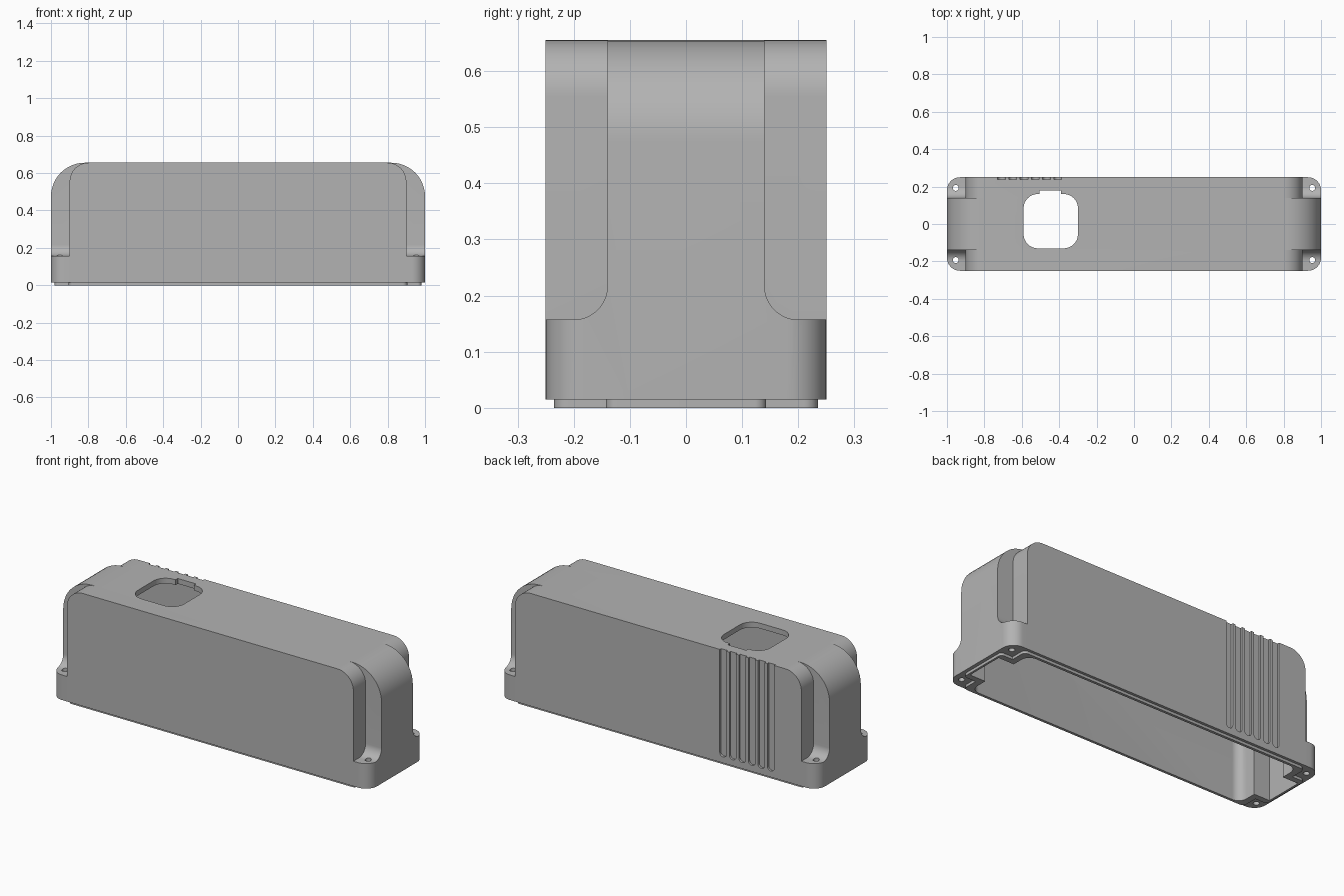
import bpy, bmesh, math
from mathutils import Vector

if "Cube" in bpy.data.objects:
    bpy.data.objects.remove(bpy.data.objects["Cube"], do_unlink=True)

grey = bpy.data.materials.new("light grey plastic")
grey.use_nodes = True
grey.diffuse_color = (0.45, 0.45, 0.45, 1)
grey.node_tree.nodes["Principled BSDF"].inputs["Base Color"].default_value = grey.diffuse_color

PLACE = {"x": lambda a, b, d: (d, a, b), "y": lambda a, b, d: (a, d, b), "z": lambda a, b, d: (a, b, d)}


def extrude(name, points, axis, lo, hi):
    """Solid prism from a 2D outline, pushed along one axis."""
    bm = bmesh.new()
    ends = [[bm.verts.new(PLACE[axis](a, b, d)) for a, b in points] for d in (lo, hi)]
    for ring in ends:
        bm.faces.new(ring)
    n = len(points)
    for i in range(n):
        j = (i + 1) % n
        bm.faces.new((ends[0][i], ends[0][j], ends[1][j], ends[1][i]))
    bmesh.ops.recalc_face_normals(bm, faces=bm.faces)
    mesh = bpy.data.meshes.new(name)
    bm.to_mesh(mesh)
    bm.free()
    mesh.materials.append(grey)
    obj = bpy.data.objects.new(name, mesh)
    bpy.context.collection.objects.link(obj)
    return obj


def combine(obj, other, operation):
    """Apply a boolean and discard the helper solid."""
    mod = obj.modifiers.new(operation, "BOOLEAN")
    mod.operation, mod.solver, mod.object = operation, "EXACT", other
    bpy.context.view_layer.update()
    graph = bpy.context.evaluated_depsgraph_get()
    mesh = bpy.data.meshes.new_from_object(obj.evaluated_get(graph))
    obj.modifiers.clear()
    obj.data = mesh
    bpy.data.objects.remove(other, do_unlink=True)
    return obj


def arc(cx, cy, r, start, stop, steps=12):
    angles = [math.radians(start + (stop - start) * i / steps) for i in range(steps + 1)]
    return [(cx + r * math.cos(t), cy + r * math.sin(t)) for t in angles]


def rounded(hx, hy, r, cx=0, cy=0):
    """Rounded rectangle outline."""
    pts = []
    for sx, sy, t in ((1, 1, 0), (-1, 1, 90), (-1, -1, 180), (1, -1, 270)):
        pts += arc(cx + sx * (hx - r), cy + sy * (hy - r), r, t, t + 90)
    return pts


def arch(half, top, r, bottom):
    """Upright outline with rounded top corners."""
    return ([(-half, bottom), (half, bottom)] + arc(half - r, top - r, r, 0, 90)
            + arc(r - half, top - r, r, 90, 180))


RIM, TOP, WIDTH = 0.015, 0.655, 0.25

# End towers that flare into the rounded base
half = [(WIDTH, RIM), (WIDTH, 0.157)] + arc(0.2, 0.217, 0.06, 270, 180) + [(0.14, 0.7)]
flare = half + [(-y, z) for y, z in reversed(half)]
shell = extrude("enclosure_shell", flare, "x", -1.05, 1.05)
combine(shell, extrude("end_arch", arch(1, TOP, 0.18, -0.1), "y", -0.3, 0.3), "INTERSECT")
combine(shell, extrude("base_plan", rounded(1, WIDTH, 0.07), "z", -0.2, 0.8), "INTERSECT")

# Full-width central body
combine(shell, extrude("body", arch(0.9, TOP, 0.1, RIM), "y", -WIDTH, WIDTH), "UNION")

# Locating lip under the rim, stepping inside the screws
lip = extrude("lip", rounded(0.905, 0.235, 0.025), "z", 0, 0.03)
combine(lip, extrude("lip_ends", rounded(0.98, 0.143, 0.02), "z", 0, 0.03), "UNION")
combine(shell, lip, "UNION")

# Hollow interior, open underneath
cavity = extrude("cavity", arch(0.87, 0.625, 0.07, -0.1), "y", -0.22, 0.22)
combine(cavity, extrude("cavity_plan", rounded(0.87, 0.22, 0.05), "z", -0.3, 0.8), "INTERSECT")
combine(cavity, extrude("cavity_ends", arch(0.968, 0.623, 0.15, -0.1), "y", -0.11, 0.11), "UNION")
combine(shell, cavity, "DIFFERENCE")

# Window in the top with a small notch
window = extrude("window", rounded(0.145, 0.145, 0.075, -0.445, 0.015), "z", 0.5, 0.8)
combine(window, extrude("notch", rounded(0.058, 0.05, 0.004, -0.447, 0.13), "z", 0.5, 0.8), "UNION")
combine(shell, window, "DIFFERENCE")

# Screw holes in the four corner pockets
for sx in (-1, 1):
    for sy in (-1, 1):
        hole = arc(sx * 0.953, sy * 0.193, 0.016, 0, 345, 23)
        combine(shell, extrude("screw_hole", hole, "z", -0.1, 0.3), "DIFFERENCE")

# Grip grooves on the back
for i in range(6):
    slot = rounded(0.021, 0.4, 0.02, -0.708 + 0.06 * i, 0.45)
    combine(shell, extrude("grip_groove", slot, "y", 0.238, 0.3), "DIFFERENCE")

bpy.ops.object.select_all(action="DESELECT")
shell.select_set(True)
bpy.context.view_layer.objects.active = shell
bpy.ops.object.shade_smooth_by_angle(angle=math.radians(30))
